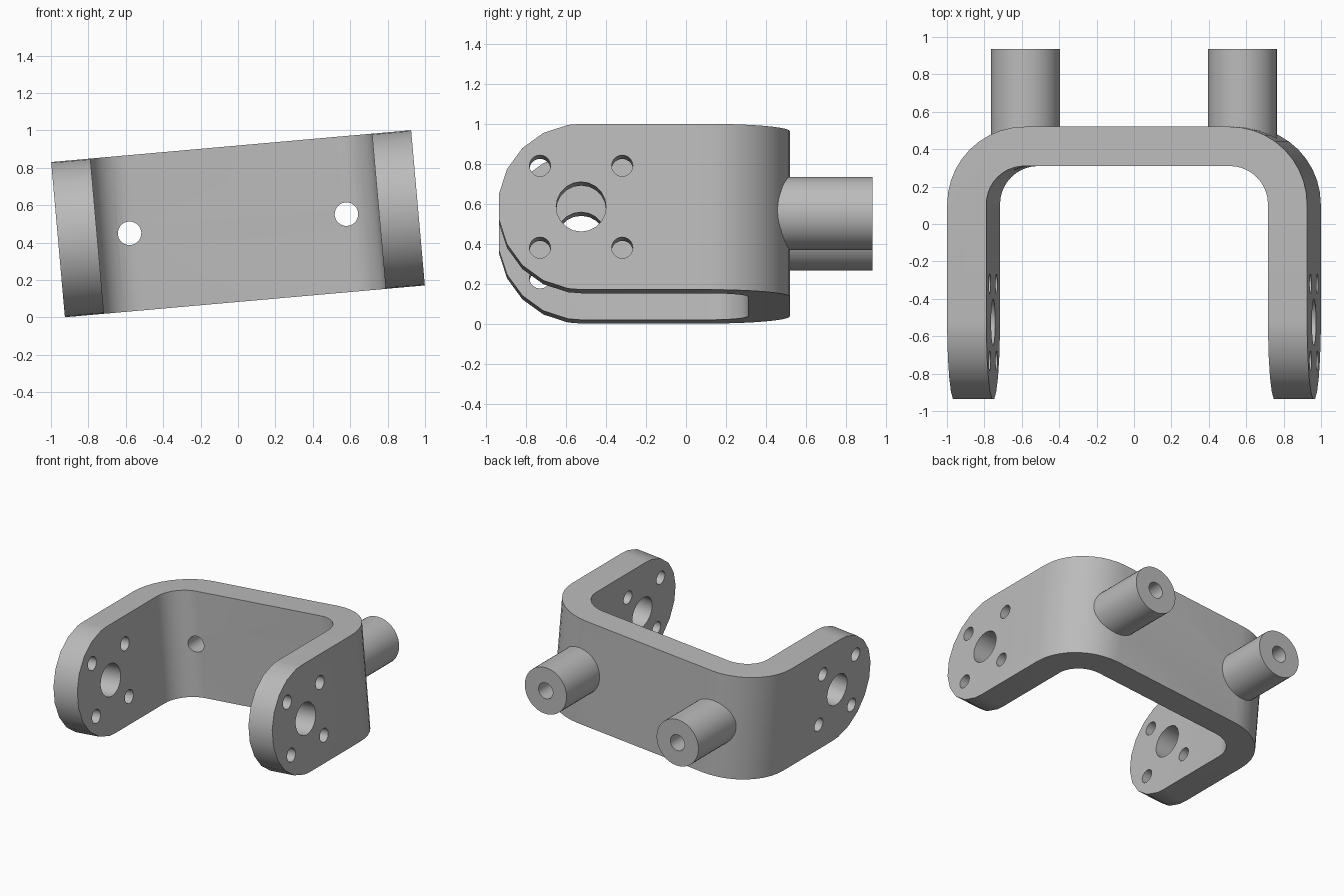
import bpy, bmesh
from math import radians, cos, sin
from mathutils import Matrix

cube = bpy.data.objects.get("Cube")
if cube:
    bpy.data.objects.remove(cube, do_unlink=True)

HALF_W, HALF_H, THICK = 0.966, 0.4165, 0.21
BACK, FRONT = 0.52, -0.935
BEND = 0.415                    # outer bend radius
PIVOT_Y = -0.525                # centre of the rounded arm ends
BOSS_X, BOSS_R, BOSS_END = 0.582, 0.184, 0.935

grey = bpy.data.materials.new("grey metal")
grey.use_nodes = True
COLOUR = (0.5, 0.5, 0.5, 1)
grey.diffuse_color = COLOUR
grey.node_tree.nodes["Principled BSDF"].inputs["Base Color"].default_value = COLOUR


def finish(name, bm):
    bmesh.ops.recalc_face_normals(bm, faces=bm.faces)
    mesh = bpy.data.meshes.new(name)
    bm.to_mesh(mesh)
    bm.free()
    mesh.materials.append(grey)
    obj = bpy.data.objects.new(name, mesh)
    bpy.context.collection.objects.link(obj)
    return obj


def prism(name, points, offset):
    """Extrude a closed 3D outline symmetrically along offset."""
    bm = bmesh.new()
    face = bm.faces.new([bm.verts.new([p[i] - offset[i] for i in range(3)]) for p in points])
    new = bmesh.ops.extrude_face_region(bm, geom=[face])["geom"]
    verts = [v for v in new if isinstance(v, bmesh.types.BMVert)]
    bmesh.ops.translate(bm, verts=verts, vec=[2 * c for c in offset])
    return finish(name, bm)


def cylinder(name, radius, start, end, axis, a, z, sides):
    """Cylinder along x or y; a is the other horizontal coordinate."""
    mid = (start + end) / 2
    if axis == "X":
        m = Matrix.Translation((mid, a, z)) @ Matrix.Rotation(radians(90), 4, "Y")
    else:
        m = Matrix.Translation((a, mid, z)) @ Matrix.Rotation(radians(90), 4, "X")
    bm = bmesh.new()
    bmesh.ops.create_cone(bm, cap_ends=True, segments=sides, radius1=radius,
                          radius2=radius, depth=end - start, matrix=m)
    return finish(name, bm)


def boolean(obj, tool, operation):
    mod = obj.modifiers.new("cut", "BOOLEAN")
    mod.object, mod.operation, mod.solver = tool, operation, "EXACT"
    bpy.context.view_layer.objects.active = obj
    bpy.ops.object.modifier_apply(modifier=mod.name)
    bpy.data.objects.remove(tool, do_unlink=True)


def bend(radius, steps=10):
    """Right-hand corner arc from the arm round to the back plate."""
    cx, cy = HALF_W - BEND, BACK - BEND
    angles = [radians(90 * i / steps) for i in range(steps + 1)]
    return [(cx + radius * cos(t), cy + radius * sin(t), 0) for t in angles]


def mirrored(points):
    return points + [(-x, y, z) for x, y, z in reversed(points)]


# U-shaped strap seen from above
outer = mirrored([(HALF_W, FRONT - 0.1, 0)] + bend(BEND))
inner = mirrored([(HALF_W - THICK, FRONT - 0.1, 0)] + bend(BEND - THICK))
bracket = prism("bracket", outer + inner[::-1], (0, 0, 0.6))

# Side outline rounds off the arm ends
arc = [radians(a) for a in [90] + list(range(99, 262, 18)) + [270]]
side = [(0, PIVOT_Y + HALF_H * cos(t), HALF_H * sin(t)) for t in arc]
side += [(0, 0.8, -HALF_H), (0, 0.8, HALF_H)]
boolean(bracket, prism("side_outline", side, (1.2, 0, 0)), "INTERSECT")

# Pivot hole and four bolt holes through both arms
boolean(bracket, cylinder("pivot_cutter", 0.125, -1.3, 1.3, "X", PIVOT_Y, 0, 20), "DIFFERENCE")
for dy in (-0.206, 0.206):
    for dz in (-0.206, 0.206):
        boolean(bracket, cylinder("bolt_cutter", 0.053, -1.3, 1.3, "X", PIVOT_Y + dy, dz, 20),
                "DIFFERENCE")

# Bored round bosses on the back plate
parts = [bracket]
for label, sx in (("left", 1), ("right", -1)):
    boss = cylinder(label + "_boss", BOSS_R, 0.41, BOSS_END, "Y", sx * BOSS_X, 0, 40)
    for part in (boss, bracket):
        boolean(part, cylinder("bore_cutter", 0.063, 0, 1.2, "Y", sx * BOSS_X, 0, 24), "DIFFERENCE")
    parts.append(boss)

# Tilt the whole part and stand it on the ground
tilt = Matrix.Translation((0, 0, 0.501)) @ Matrix.Rotation(radians(-5.05), 4, "Y")
for part in parts:
    part.data.transform(tilt)
    bpy.ops.object.select_all(action="DESELECT")
    part.select_set(True)
    bpy.context.view_layer.objects.active = part
    bpy.ops.object.shade_smooth_by_angle(angle=radians(30))
